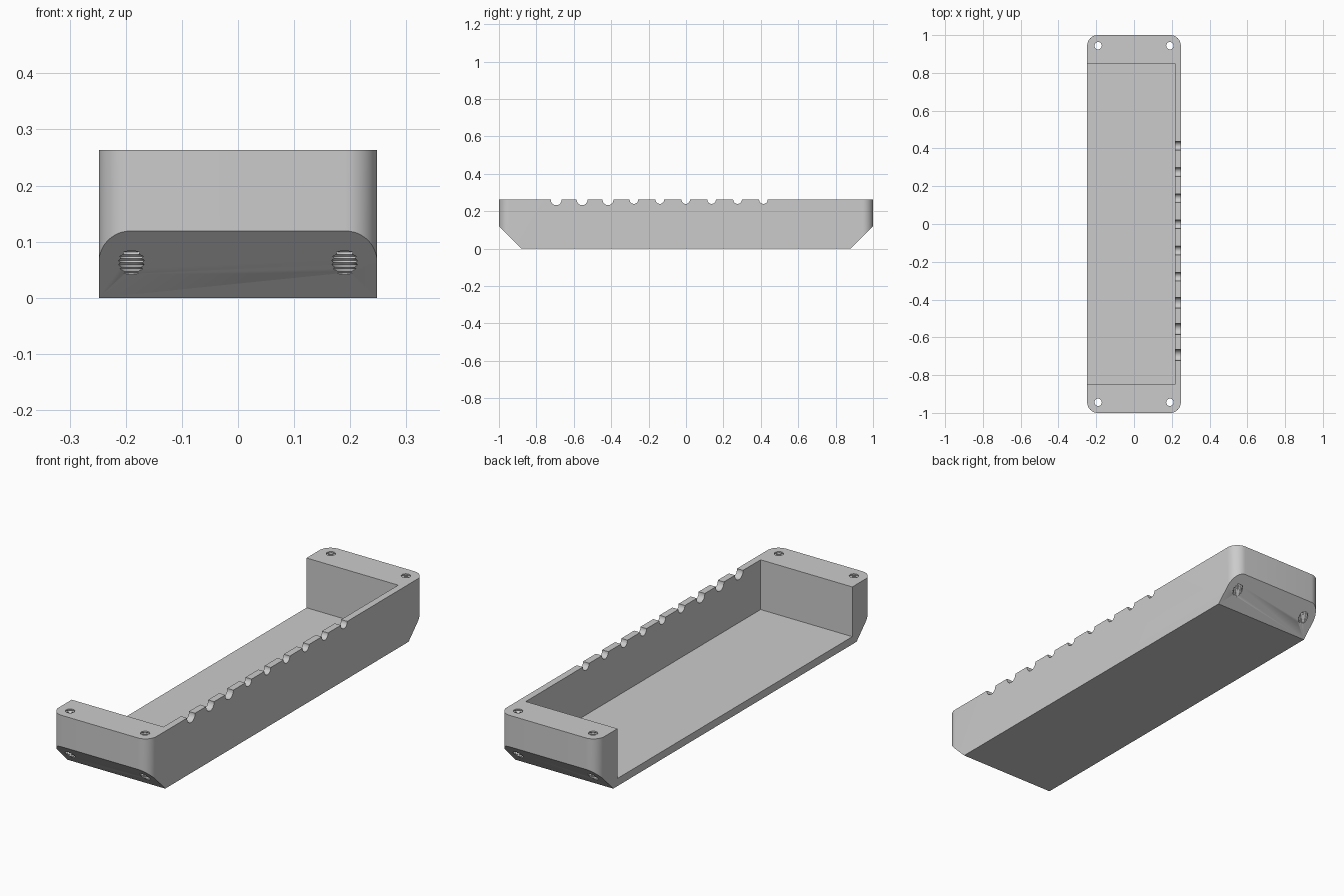
import bpy, bmesh, math
from mathutils import Matrix, Vector

if "Cube" in bpy.data.objects:
    bpy.data.objects.remove(bpy.data.objects["Cube"])

W, L, H = 0.496, 2.0, 0.263       # overall size
FLOOR, WALL = 0.035, 0.031        # tray floor and side wall thickness
INNER_Y = 0.85                    # half length of the recess

grey = bpy.data.materials.new("light_grey")
grey.diffuse_color = (0.6, 0.6, 0.6, 1)
grey.use_nodes = True
grey.node_tree.nodes["Principled BSDF"].inputs["Base Color"].default_value = grey.diffuse_color


def finish(name, bm):
    bmesh.ops.recalc_face_normals(bm, faces=bm.faces)
    me = bpy.data.meshes.new(name)
    bm.to_mesh(me)
    bm.free()
    ob = bpy.data.objects.new(name, me)
    bpy.context.collection.objects.link(ob)
    me.materials.append(grey)
    return ob


def box(lo, hi):
    bm = bmesh.new()
    lo, hi = Vector(lo), Vector(hi)
    size = hi - lo
    bmesh.ops.create_cube(bm, size=1, matrix=Matrix.Translation((lo + hi) / 2)
                          @ Matrix.Diagonal((*size, 1)))
    return bm


def cut(target, cutter):
    cutter.hide_render = True
    mod = target.modifiers.new("cut", 'BOOLEAN')
    mod.operation, mod.solver, mod.object = 'DIFFERENCE', 'EXACT', cutter
    bpy.context.view_layer.objects.active = target
    bpy.ops.object.modifier_apply(modifier=mod.name)
    bpy.data.objects.remove(cutter)


def threaded_rod(x, y, r_in=0.0195, r_out=0.0235, pitch=0.0075, n=24):
    """Stack of V-shaped rings that cuts a threaded hole."""
    bm = bmesh.new()
    rings = []
    z, i = -0.02, 0
    while z < H + 0.02:
        r = r_out if i % 2 and z < H - 0.004 else r_in
        rings.append([bm.verts.new((x + r * math.cos(k * math.tau / n),
                                    y + r * math.sin(k * math.tau / n), z))
                      for k in range(n)])
        z += pitch / 2
        i += 1
    for a, b in zip(rings, rings[1:]):
        for k in range(n):
            m = (k + 1) % n
            bm.faces.new((a[k], a[m], b[m], b[k]))
    bm.faces.new(rings[0])
    bm.faces.new(rings[-1])
    return finish("hole_cutter", bm)


# Block with rounded vertical corners and sloped lower ends
bm = box((-W / 2, -L / 2, 0), (W / 2, L / 2, H))
upright = [e for e in bm.edges if abs(e.verts[0].co.z - e.verts[1].co.z) > 0.1]
bmesh.ops.bevel(bm, geom=upright, offset=0.056, segments=12, profile=0.5, affect='EDGES')
for s in (-1, 1):
    bmesh.ops.bisect_plane(bm, geom=bm.verts[:] + bm.edges[:] + bm.faces[:], dist=1e-6,
                           plane_co=(0, s * 0.881, 0), plane_no=(0, s, -1), clear_outer=True)
    bmesh.ops.holes_fill(bm, edges=[e for e in bm.edges if e.is_boundary], sides=0)
tray = finish("tray_body", bm)

# Recess open at the top and along the left side
cut(tray, finish("recess_cutter", box((-1, -INNER_Y, FLOOR), (W / 2 - WALL, INNER_Y, 1))))

# Row of round cable notches in the side wall, three of them larger
for i in range(9):
    r, z = (0.029, 0.261) if i < 3 else (0.023, 0.262)
    bm = bmesh.new()
    bmesh.ops.create_cone(bm, cap_ends=True, segments=32, radius1=r, radius2=r, depth=0.1,
                          matrix=Matrix.Translation((W / 2 - WALL / 2, -0.694 + i * 0.1385, z))
                          @ Matrix.Rotation(math.pi / 2, 4, 'Y'))
    cut(tray, finish("notch_cutter", bm))

# Threaded screw holes through the end blocks
for sx in (-1, 1):
    for sy in (-1, 1):
        cut(tray, threaded_rod(sx * 0.19, sy * 0.944))

# Smooth the rounded corners, keep edges sharp
bpy.ops.object.select_all(action='DESELECT')
tray.select_set(True)
bpy.context.view_layer.objects.active = tray
bpy.ops.object.shade_smooth_by_angle(angle=math.radians(30))
